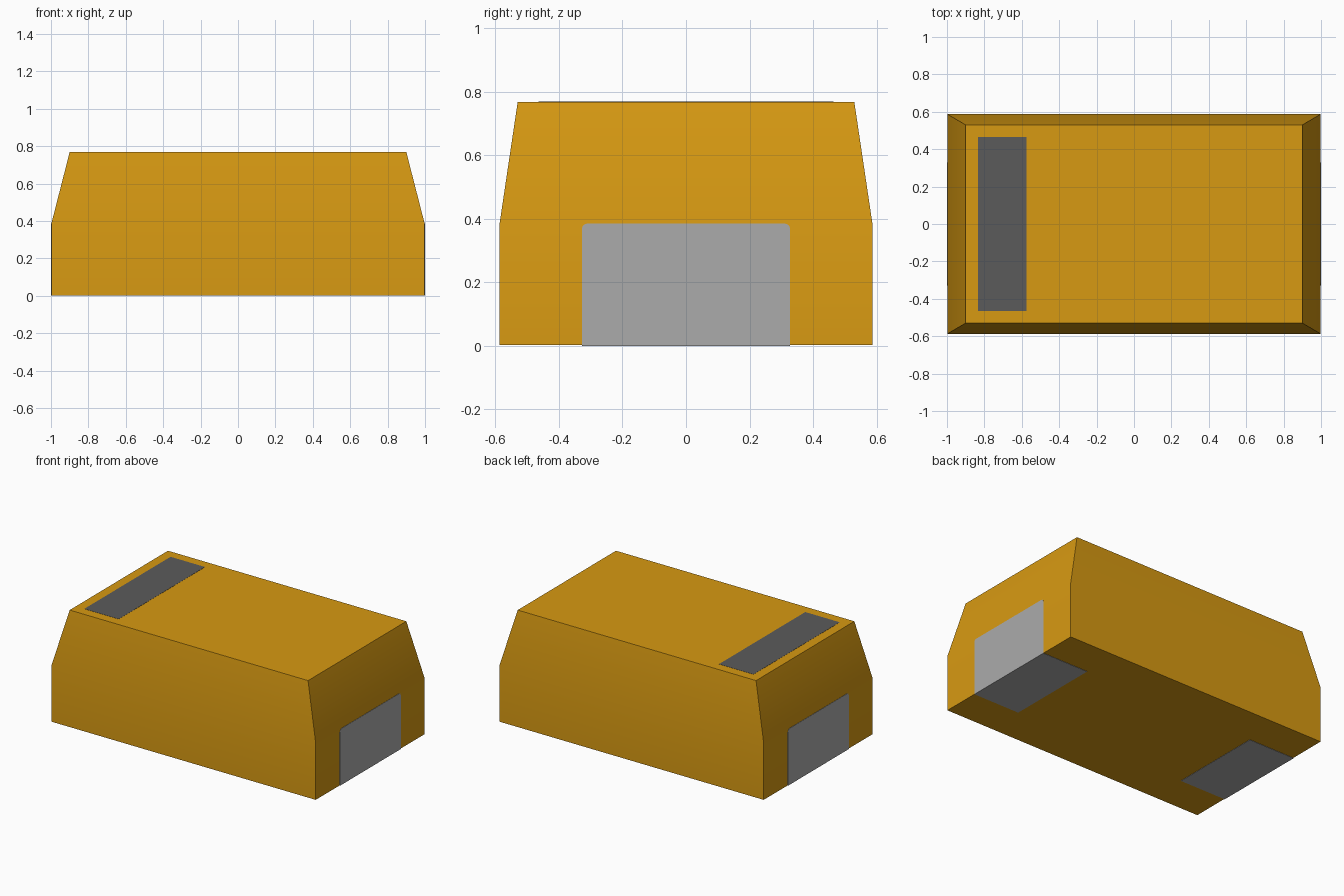
import bpy, bmesh

cube = bpy.data.objects.get("Cube")
if cube:
    bpy.data.objects.remove(cube, do_unlink=True)

PROUD = 0.002          # how far the metal stands out of the moulding
HX, HY = 1 - PROUD, 0.587
SHOULDER, TOP = 0.385, 0.768


def material(name, rgb):
    m = bpy.data.materials.new(name)
    m.use_nodes = True
    m.diffuse_color = (*rgb, 1)
    m.node_tree.nodes["Principled BSDF"].inputs["Base Color"].default_value = (*rgb, 1)
    return m


def make_object(name, bm, mat):
    bmesh.ops.recalc_face_normals(bm, faces=bm.faces)
    mesh = bpy.data.meshes.new(name)
    bm.to_mesh(mesh)
    bm.free()
    mesh.materials.append(mat)
    ob = bpy.data.objects.new(name, mesh)
    bpy.context.collection.objects.link(ob)
    return ob


def box(name, lo, hi, mat):
    bm = bmesh.new()
    bmesh.ops.create_cube(bm, size=1)
    for v in bm.verts:
        v.co = [(a + b) / 2 + c * (b - a) for a, b, c in zip(lo, hi, v.co)]
    return make_object(name, bm, mat)


amber = material("amber_resin", (0.68, 0.32, 0.006))
silver = material("silver_metal", (0.41, 0.41, 0.41))
charcoal = material("charcoal_mark", (0.105, 0.105, 0.105))

# Moulded body: upright lower half, tapered upper half
bm = bmesh.new()
rings = []
for z, hx, hy in ((PROUD, HX, HY), (SHOULDER, HX, HY), (TOP, 0.9, 0.53)):
    rings.append([bm.verts.new((sx * hx, sy * hy, z))
                  for sx, sy in ((-1, -1), (1, -1), (1, 1), (-1, 1))])
for a, b in zip(rings, rings[1:]):
    for i in range(4):
        j = (i + 1) % 4
        bm.faces.new((a[i], a[j], b[j], b[i]))
bm.faces.new(rings[0])
bm.faces.new(rings[-1])
body = make_object("body", bm, amber)
bpy.context.view_layer.objects.active = body
body.select_set(True)
bpy.ops.object.shade_smooth_by_angle(angle=0.52)

# Polarity mark printed on the top
box("polarity_mark", (-0.835, -0.465, TOP - 0.004), (-0.575, 0.465, TOP + 0.001), charcoal)

# End terminals: a metal strip up each end and folded under the body
for side, name in ((-1, "right"), (1, "left")):
    profile = [(1, 0), (1, SHOULDER), (0.98, SHOULDER), (0.98, 0.02), (0.65, 0.02), (0.65, 0)]
    bm = bmesh.new()
    face = bm.faces.new([bm.verts.new((side * x, -0.328, z)) for x, z in profile])
    ext = bmesh.ops.extrude_face_region(bm, geom=[face])
    bmesh.ops.translate(bm, vec=(0, 0.656, 0),
                        verts=[g for g in ext["geom"] if isinstance(g, bmesh.types.BMVert)])
    # Ease the two upper corners of the strip
    corners = [e for e in bm.edges
               if all(v.co.z > 0.3 for v in e.verts)
               and abs(e.verts[0].co.y - e.verts[1].co.y) < 0.01]
    bmesh.ops.bevel(bm, geom=corners, offset=0.018, segments=3, profile=0.5, affect='EDGES')
    make_object(name + "_terminal", bm, silver)
